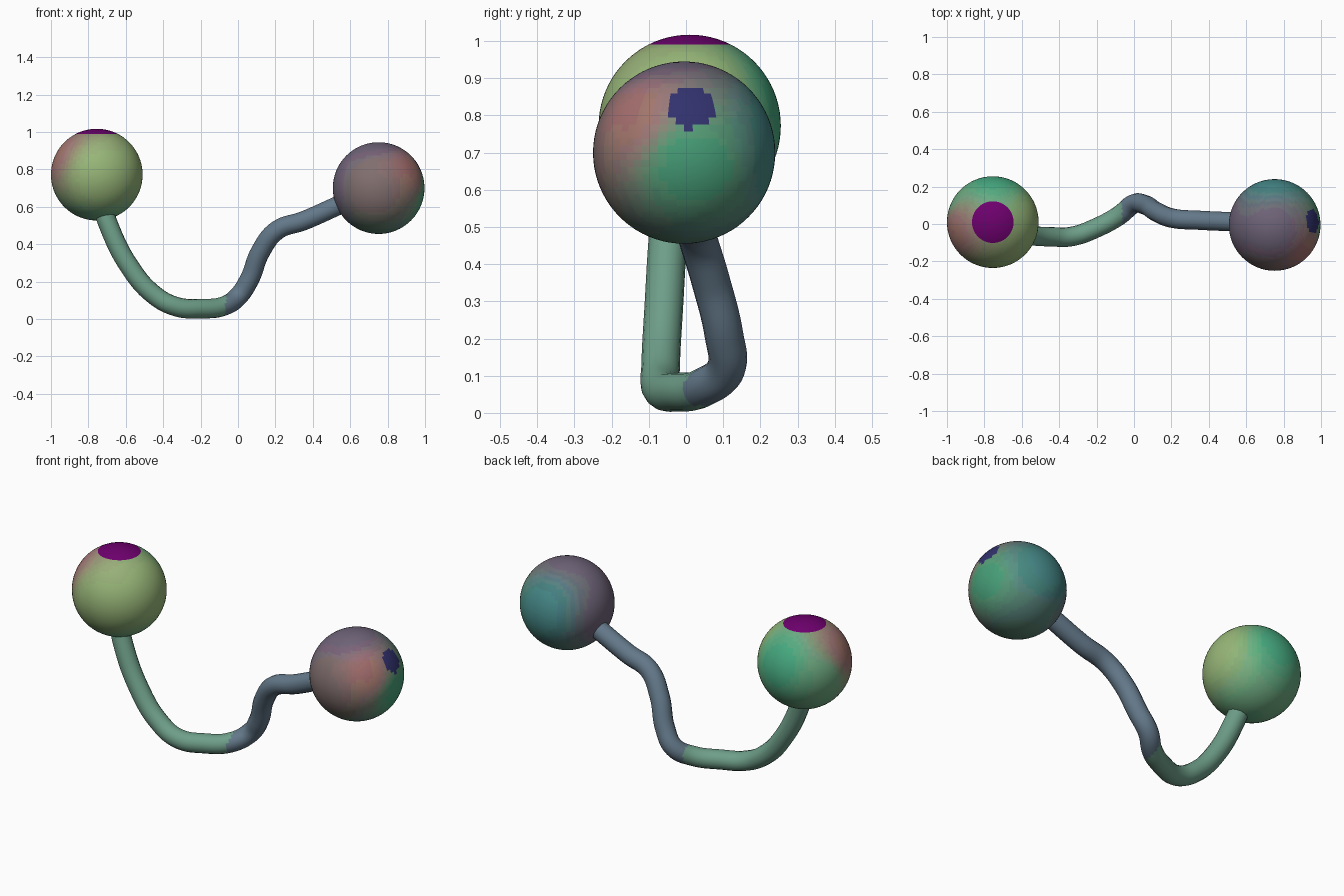
import bpy
from mathutils import Vector

if "Cube" in bpy.data.objects:
    bpy.data.objects.remove(bpy.data.objects["Cube"])

materials = {}


def material(color):
    # One shared material per rounded colour
    key = tuple(round(c * 32) / 32 for c in color)
    if key not in materials:
        m = bpy.data.materials.new("tint_%d" % len(materials))
        m.diffuse_color = (*key, 1)
        m.use_nodes = True
        m.node_tree.nodes["Principled BSDF"].inputs["Base Color"].default_value = m.diffuse_color
        materials[key] = m
    return materials[key]


def paint(obj, color_at):
    # Give every face the colour of its position
    slots = {}
    for p in obj.data.polygons:
        m = material(color_at(p.center))
        if m.name not in slots:
            slots[m.name] = len(obj.data.materials)
            obj.data.materials.append(m)
        p.material_index = slots[m.name]
        p.use_smooth = True


def blend(seeds):
    # Soft mix of colours placed around a ball
    def color_at(p):
        n = p.normalized()
        total, weight = Vector((0, 0, 0)), 0
        for d, c in seeds:
            w = 1 / ((n - Vector(d).normalized()).length_squared + 0.05) ** 2
            total += Vector(c) * w
            weight += w
        return total / weight
    return color_at


def ball(name, center, radius, seeds, patch_dir, patch_cos, patch_color):
    bpy.ops.mesh.primitive_uv_sphere_add(segments=64, ring_count=40, radius=radius, location=center)
    obj = bpy.context.object
    obj.name = name
    mix, axis = blend(seeds), Vector(patch_dir).normalized()
    paint(obj, lambda p: patch_color if p.normalized().dot(axis) > patch_cos else mix(p))


GREEN, LIME, TEAL = (0.14, 0.42, 0.22), (0.32, 0.47, 0.19), (0.05, 0.24, 0.24)
PINK, MAUVE = (0.38, 0.17, 0.17), (0.16, 0.12, 0.18)

# Left ball with purple top patch
ball("left_ball", (-0.755, 0.01, 0.772), 0.245,
     [((0, -1, 0), LIME), ((1, 0, 0.3), LIME), ((0, 1, 0.3), (0.06, 0.42, 0.22)),
      ((-1, -0.2, 0.5), PINK), ((0, 0, -1), GREEN), ((-1, 0.6, 0), GREEN)],
     (0, 0, 1), 0.905, (0.17, 0.01, 0.17))

# Right ball with navy side patch
ball("right_ball", (0.752, -0.005, 0.70), 0.245,
     [((0, -1, 0), (0.23, 0.16, 0.16)), ((0, -0.2, 1), MAUVE), ((0, 1, 0.2), TEAL),
      ((0.8, -0.6, 0.4), PINK), ((1, 0, -0.1), (0.06, 0.36, 0.2)),
      ((0, 0, -1), (0.1, 0.22, 0.17)), ((-1, 0, 0), MAUVE)],
     (0.87, 0.06, 0.52), 0.965, (0.02, 0.025, 0.16))

# Drooping cord joining the balls
path = [(-0.735, -0.03, 0.64), (-0.695, -0.045, 0.51), (-0.58, -0.06, 0.28),
        (-0.45, -0.068, 0.13), (-0.33, -0.066, 0.066), (-0.2, -0.02, 0.056),
        (-0.08, 0.045, 0.068), (0.0, 0.108, 0.12), (0.06, 0.102, 0.21),
        (0.12, 0.065, 0.36), (0.21, 0.03, 0.475), (0.35, 0.02, 0.525),
        (0.52, 0.012, 0.60), (0.65, 0.005, 0.66)]
curve = bpy.data.curves.new("cord_path", "CURVE")
curve.dimensions = "3D"
curve.bevel_depth = 0.052
curve.bevel_resolution = 6
curve.resolution_u = 8
spline = curve.splines.new("BEZIER")
spline.bezier_points.add(len(path) - 1)
for bp, co in zip(spline.bezier_points, path):
    bp.co = co
    bp.handle_left_type = bp.handle_right_type = "AUTO"
helper = bpy.data.objects.new("cord_path", curve)
bpy.context.collection.objects.link(helper)
bpy.context.view_layer.update()
mesh = bpy.data.meshes.new_from_object(helper.evaluated_get(bpy.context.evaluated_depsgraph_get()))
bpy.data.objects.remove(helper)
mesh.materials.clear()
cord = bpy.data.objects.new("cord", mesh)
bpy.context.collection.objects.link(cord)
paint(cord, lambda p: (0.16, 0.34, 0.24) if p.x < -0.065 else (0.12, 0.18, 0.25))
